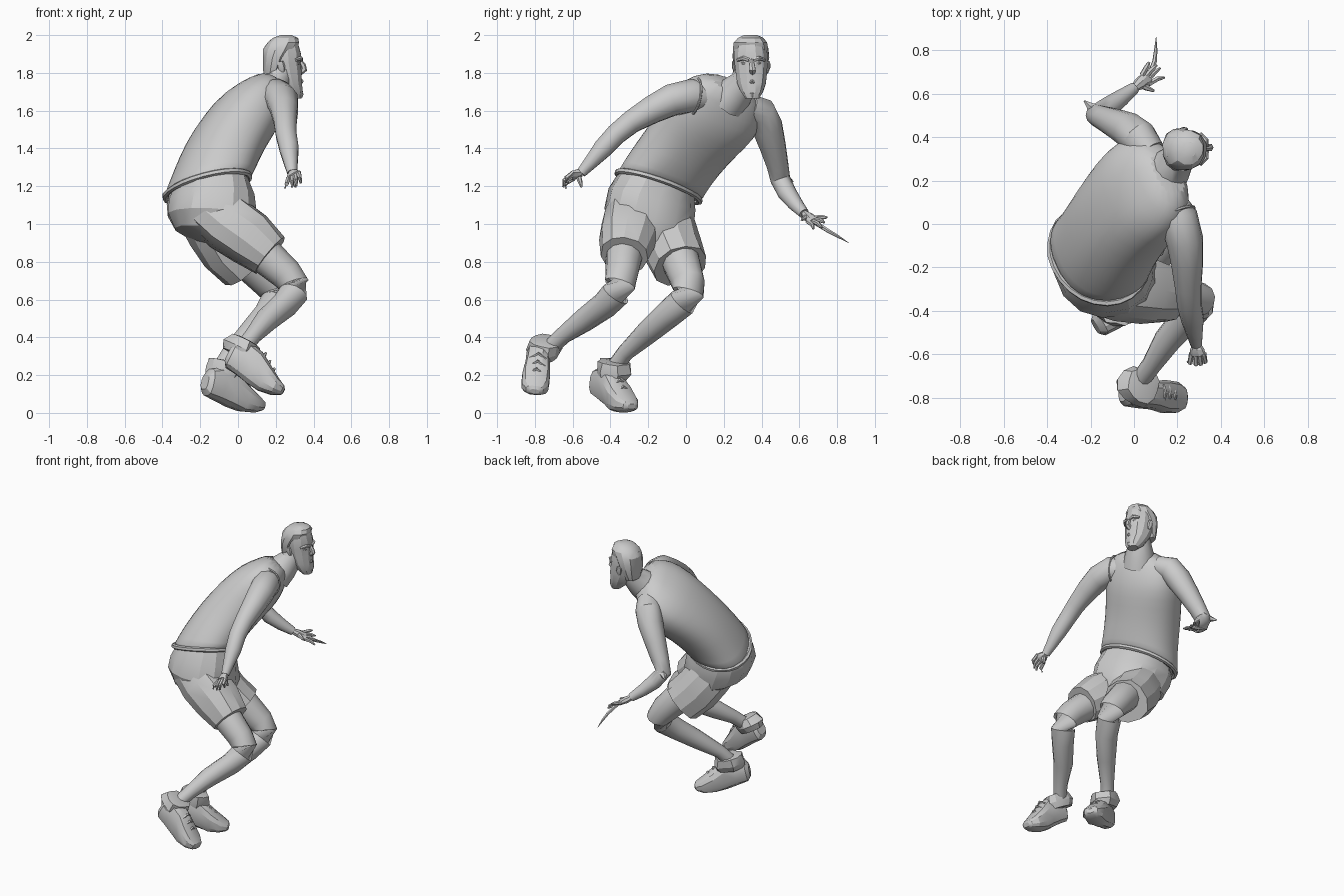
import bpy, bmesh, math, random
from mathutils import Vector as V
random.seed(4)
TAU = 2 * math.pi


def loft(name, rings, n=12, power=1.0, jitter=0.0, closed=False, angle=25, subd=0):
    """Skin of rounded rings given as (centre, half-vector u, half-vector v)."""
    bm = bmesh.new()
    rows = []
    sp = lambda a: math.copysign(abs(a) ** power, a)
    for c, u, v in rings:
        c, u, v = V(c), V(u), V(v)
        row = []
        for i in range(n):
            a = TAU * (i + 0.5) / n
            k = 1 + random.uniform(-jitter, jitter)
            row.append(bm.verts.new(c + (u * sp(math.cos(a)) + v * sp(math.sin(a))) * k))
        rows.append(row)
    m = len(rows)
    for j in range(m if closed else m - 1):
        a, b = rows[j], rows[(j + 1) % m]
        for i in range(n):
            k = (i + 1) % n
            bm.faces.new((a[i], a[k], b[k], b[i]))
    if not closed:
        bm.faces.new(rows[0][::-1])
        bm.faces.new(rows[-1])
    bmesh.ops.recalc_face_normals(bm, faces=bm.faces)
    me = bpy.data.meshes.new(name)
    bm.to_mesh(me)
    bm.free()
    ob = bpy.data.objects.new(name, me)
    bpy.context.collection.objects.link(ob)
    if subd:
        ob.modifiers.new("smooth", 'SUBSURF').levels = subd
        ob.modifiers["smooth"].render_levels = subd
    bpy.ops.object.select_all(action='DESELECT')
    ob.select_set(True)
    bpy.context.view_layer.objects.active = ob
    bpy.ops.object.shade_smooth_by_angle(angle=math.radians(angle))
    return ob


def tube(name, pts, n=10, ref=(0.3, 0.2, 1), flat=1.0, closed=False, **kw):
    """Limb along points (x, y, z, radius); flat squeezes it along ref."""
    P = [V(p[:3]) for p in pts]
    m, rings = len(P), []
    for i, p in enumerate(P):
        if closed:
            t = P[(i + 1) % m] - P[i - 1]
        else:
            t = P[min(i + 1, m - 1)] - P[max(i - 1, 0)]
        t.normalize()
        u = t.cross(V(ref)).normalized()
        rings.append((p, u * pts[i][3], u.cross(t) * pts[i][3] * flat))
    return loft(name, rings, n, closed=closed, **kw)


def band(name, c, u, v, r, seg=24, **kw):
    """Closed cord around an ellipse."""
    c, u, v = V(c), V(u), V(v)
    pts = [(*(c + u * math.cos(TAU * i / seg) + v * math.sin(TAU * i / seg)), r) for i in range(seg)]
    return tube(name, pts, 6, ref=u.cross(v), closed=True, **kw)


# Vest: leaning, twisted torso
L = V((-.39, .85, -.33)).normalized()
secs = [(-.162, -.142, 1.195, .25, .215), (-.158, -.137, 1.205, .252, .218), (-.125, -.09, 1.285, .247, .207),
        (-.07, .005, 1.41, .247, .197), (.0, .10, 1.52, .262, .187), (.065, .17, 1.61, .268, .168),
        (.125, .215, 1.69, .225, .118), (.165, .245, 1.745, .12, .08)]
rings = []
for i, (x, y, z, lat, dep) in enumerate(secs):
    f = min(1, max(0, i - 1) / 4)
    D = (V((.95, .28, .10)) * (1 - f) + V((.80, .16, -.56)) * f).normalized()
    rings.append(((x, y, z), L * lat, D * dep))
loft("vest", rings, 20, power=.9, jitter=.014, subd=1, angle=40)
band("vest_hem", (-.163, -.145, 1.197), L * .245, V((.95, .28, .10)) * .212, .016, jitter=.1)
band("right_armhole", (.195, .045, 1.675), (.082, .03, -.01), (0, .02, .094), .007)

# Shorts: seat and two wide legs
loft("shorts_seat", [((-.16, -.15, 1.23), L * .215, (.175, .05, .02)),
                     ((-.145, -.18, 1.13), (-.07, .225, -.06), (.22, .04, .0)),
                     ((-.135, -.195, 1.04), (-.05, .235, -.04), (.235, .03, -.02)),
                     ((-.125, -.19, .95), (-.03, .215, -.03), (.21, .02, -.03)),
                     ((-.09, -.175, .87), (-.02, .15, -.02), (.13, .02, -.04))], 14, power=.92)
tube("right_shorts_leg", [(-.17, -.27, 1.10, .14), (-.06, -.29, 1.01, .155), (.06, -.305, .925, .152),
                          (.17, -.325, .835, .125)], 11, power=.9, jitter=.04)
tube("left_shorts_leg", [(-.18, -.14, 1.06, .14), (-.12, -.10, .97, .155), (-.05, -.07, .87, .155),
                         (.04, -.03, .775, .147)], 11, power=.9, jitter=.04)

# Bare legs
tube("right_leg", [(-.02, -.30, .97, .11), (.17, -.33, .81, .096), (.255, -.34, .735, .087),
                   (.295, -.35, .68, .083), (.292, -.372, .63, .08), (.245, -.43, .57, .072), (.15, -.54, .49, .063),
                   (.08, -.65, .41, .046), (.01, -.745, .32, .042)], 12, angle=35)
tube("left_leg", [(-.05, -.07, .92, .115), (.08, -.02, .78, .1), (.165, .01, .69, .09), (.2, .012, .635, .085),
                  (.195, -.02, .585, .08), (.15, -.10, .515, .073), (.06, -.21, .42, .062), (-.04, -.32, .32, .045),
                  (-.09, -.38, .24, .044)], 12, angle=35)


# Shoes: sections are (along, half width, bottom, top)
def shoe(side_name, heel, toe, up, ankle):
    heel, toe, up = V(heel), V(toe), V(up).normalized()
    ax = toe - heel
    s = up.cross(ax).normalized()
    shape = [(0, .038, .03, .11), (.06, .058, 0, .15), (.25, .064, -.012, .18), (.45, .067, -.025, .165),
             (.65, .076, -.034, .12), (.85, .072, -.02, .078), (.97, .047, .0, .055), (1, .025, .012, .04)]
    loft(side_name + "_shoe", [(heel + ax * t + up * (b + h) / 2, s * w, up * (h - b) / 2)
                               for t, w, b, h in shape], 12, power=.75, jitter=.03)
    for i in range(3):
        c = heel + ax * (.50 + .11 * i) + up * (.158 - .026 * i)
        p, q = c - s * .042 - up * .025, c + s * .042 - up * .02
        tube(f"{side_name}_lace_{i}", [(*p, .007), (*(c + up * .005), .008), (*q, .007)], 5)
    # Padded ankle collar
    a, k = V(ankle), ax.normalized()
    loft(side_name + "_shoe_collar", [(a - up * .06, k * .088, s * .075), (a - up * .02, k * .1, s * .09),
                                      (a + up * .03, k * .085, s * .085), (a + up * .035, k * .055, s * .055)],
         12, jitter=.16)


shoe("right", (-.085, -.785, .25), (.23, -.805, .09), (.45, .08, .88), (.03, -.745, .355))
shoe("left", (-.19, -.48, .095), (.125, -.29, .008), (.2, .1, .97), (-.07, -.39, .24))

# Arms
tube("right_arm", [(.17, .10, 1.67, .075), (.205, .03, 1.68, .09), (.235, -.08, 1.655, .086),
                   (.245, -.18, 1.605, .075), (.25, -.29, 1.54, .062), (.255, -.37, 1.475, .057),
                   (.27, -.44, 1.40, .053), (.28, -.51, 1.32, .037), (.287, -.555, 1.27, .027)], 12,
     ref=(1, 0, .1), angle=35)
tube("left_arm", [(.075, .33, 1.62, .07), (.025, .395, 1.59, .085), (-.02, .43, 1.515, .083), (-.08, .46, 1.41, .07),
                  (-.135, .485, 1.31, .058), (-.17, .50, 1.235, .053), (-.12, .535, 1.165, .05),
                  (-.06, .58, 1.105, .04), (.0, .625, 1.055, .028)], 12, ref=(1, .2, .3), angle=35)
tube("left_elbow_tip", [(-.16, .51, 1.25, .04), (-.20, .54, 1.235, .02), (-.23, .568, 1.225, .003)], 5)


# Hands: palm, four fingers and thumb
def hand(side_name, wrist, knuckle, spread, bend, tips, thumb):
    w, k, sp = V(wrist), V(knuckle), V(spread)
    d = k - w
    nrm = d.cross(sp).normalized()
    loft(side_name + "_palm", [(w, sp * .55, nrm * .02), (w + d * .4, sp * .9, nrm * .024),
                               (k, sp * 1.1, nrm * .016)], 8)
    for i in range(4):
        b = k + sp * (i - 1.5) * .55
        e = b + V(tips[i])
        m = b.lerp(e, .5) + V(bend)
        tube(f"{side_name}_finger_{i}", [(*(b - d * .2), .013), (*m, .012), (*e, .006)], 6)
    b = w + d * .35
    e = b + V(thumb)
    tube(side_name + "_thumb", [(*b, .016), (*b.lerp(e, .55), .013), (*e, .006)], 6)


hand("right", (.287, -.555, 1.27), (.295, -.605, 1.255), (.033, 0, .02), (.0, -.02, .0),
     [(-.02, -.03, -.05), (.0, -.045, -.055), (.005, -.04, -.06), (.01, -.02, -.055)], (.015, .02, -.07))
hand("left", (.0, .625, 1.055), (.065, .675, 1.015), (-.018, .025, .012), (.0, .005, .006),
     [(.06, .02, -.03), (.05, .05, -.03), (.045, .05, -.01), (.02, .05, .01)], (.07, -.03, -.02))
tube("left_pointing_finger", [(.07, .68, 1.01, .014), (.095, .75, .965, .011), (.10, .80, .937, .008),
                              (.102, .862, .90, .001)], 6)

# Neck and head
tube("neck", [(.14, .22, 1.65, .11), (.175, .265, 1.70, .095), (.21, .31, 1.76, .073), (.23, .33, 1.83, .07)],
     12, angle=35)
face = [(1.665, .305, .032, .038), (1.70, .287, .058, .06), (1.745, .268, .072, .078), (1.80, .25, .09, .086),
        (1.85, .24, .095, .089), (1.90, .235, .102, .092), (1.95, .235, .088, .082), (1.98, .24, .05, .05)]
loft("head", [((x, .35 - .03 * (z - 1.66), z), (d, 0, 0), (0, w, 0)) for z, x, d, w in face], 12, power=.9, jitter=.02)
cap = [(1.765, .175, .035, .07), (1.82, .188, .056, .09), (1.88, .203, .073, .097), (1.925, .223, .092, .098),
       (1.96, .24, .088, .09), (1.985, .25, .068, .068), (2.0, .255, .03, .035)]
loft("hair", [((x, .343, z), (d, 0, 0), (0, w, 0)) for z, x, d, w in cap], 12, power=.95, jitter=.045)
tube("nose", [(.325, .348, 1.87, .010), (.345, .35, 1.84, .015), (.35, .352, 1.82, .018), (.325, .352, 1.80, .016)],
     6, ref=(1, 0, 0))
tube("mouth", [(.318, .32, 1.745, .006), (.337, .35, 1.755, .011), (.318, .38, 1.745, .006)], 6, ref=(1, 0, 0))
tube("chin", [(.318, .325, 1.69, .016), (.328, .35, 1.685, .02), (.318, .375, 1.69, .016)], 6)
for tag, s in (("right", -1), ("left", 1)):
    y = .345
    tube(tag + "_brow", [(.334, y + s * .012, 1.868, .011), (.332, y + s * .04, 1.878, .012),
                         (.305, y + s * .072, 1.868, .009)], 6)
    tube(tag + "_eye", [(.322, y + s * .022, 1.85, .005), (.32, y + s * .04, 1.852, .010),
                        (.308, y + s * .056, 1.85, .005)], 6)
    tube(tag + "_ear", [(.235, y + s * .084, 1.80, .012), (.23, y + s * .092, 1.83, .02),
                        (.225, y + s * .093, 1.86, .016)], 7, ref=(0, 1, 0), flat=.5)
